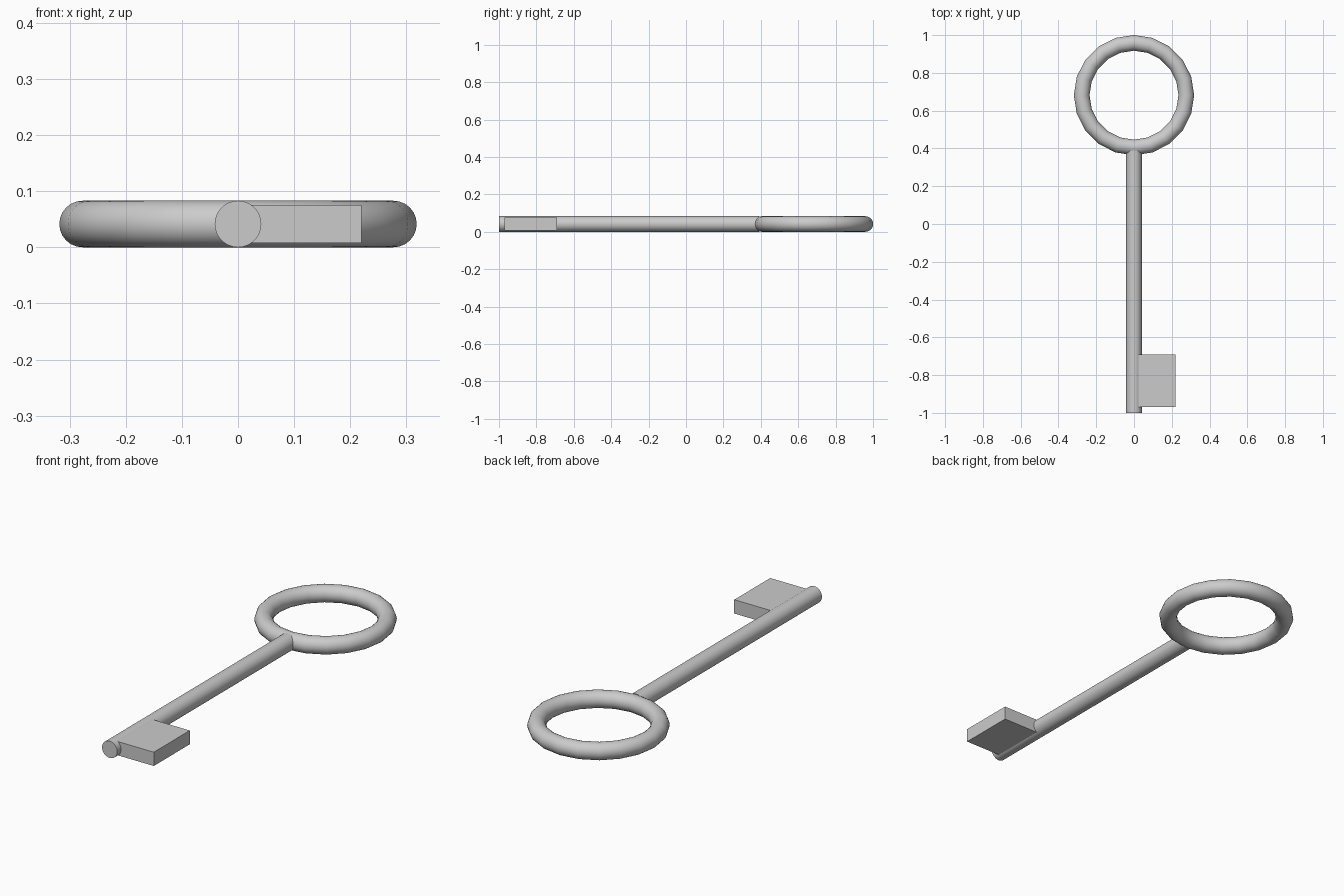
import bpy
import math

if "Cube" in bpy.data.objects:
    bpy.data.objects.remove(bpy.data.objects["Cube"])

R = 0.0415  # tube radius shared by the bow ring and the shaft


def smooth(obj, name):
    obj.name = name
    bpy.ops.object.shade_smooth_by_angle(angle=math.radians(35))


# Ring-shaped bow
bpy.ops.mesh.primitive_torus_add(major_segments=20, minor_segments=24,
                                 major_radius=0.277, minor_radius=R,
                                 location=(0, 0.682, R))
smooth(bpy.context.object, "bow_ring")

# Round shaft along y, its end sunk into the ring
y0, y1 = -1.0, 0.39
bpy.ops.mesh.primitive_cylinder_add(vertices=32, radius=R, depth=y1 - y0,
                                    location=(0, (y0 + y1) / 2, R),
                                    rotation=(math.pi / 2, 0, 0))
smooth(bpy.context.object, "shaft")

# Flat bit, slightly thinner than the shaft
bpy.ops.mesh.primitive_cube_add(size=1, location=(0.12, -0.83, R))
bit = bpy.context.object
bit.name = "bit"
bit.scale = (0.20, 0.28, 0.068)
bpy.ops.object.transform_apply(location=False, rotation=False, scale=True)
